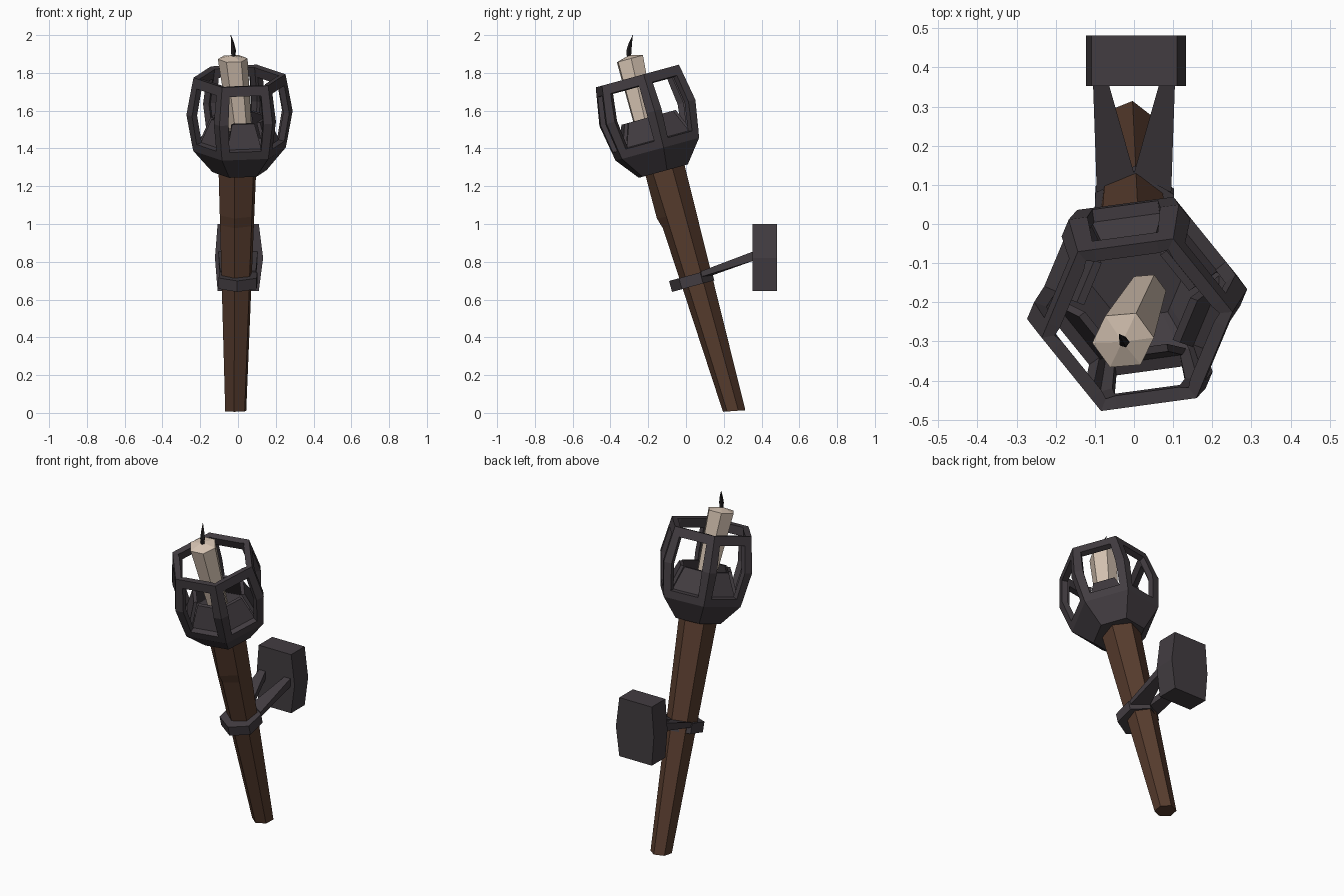
import bpy, bmesh, math
from mathutils import Vector, Matrix

if "Cube" in bpy.data.objects:
    bpy.data.objects.remove(bpy.data.objects["Cube"])


def material(name, rgb):
    m = bpy.data.materials.new(name)
    m.use_nodes = True
    m.diffuse_color = (*rgb, 1)
    bsdf = m.node_tree.nodes["Principled BSDF"]
    bsdf.inputs["Base Color"].default_value = (*rgb, 1)
    bsdf.inputs["Roughness"].default_value = 0.9
    return m


IRON = material("dark iron", (0.055, 0.046, 0.053))
WOOD = material("brown wood", (0.095, 0.045, 0.027))
WAX = material("cream wax", (0.66, 0.54, 0.44))
CHAR = material("burnt wick", (0.015, 0.013, 0.014))
TILT = math.radians(15.3)


def finish(name, bm, mat):
    bmesh.ops.recalc_face_normals(bm, faces=bm.faces)
    me = bpy.data.meshes.new(name)
    bm.to_mesh(me)
    bm.free()
    me.materials.append(mat)
    ob = bpy.data.objects.new(name, me)
    bpy.context.scene.collection.objects.link(ob)
    return ob


def ring(center, radius, turn=0, tilt=TILT, sides=6):
    """Regular polygon around center, leaning forward by tilt."""
    rot = Matrix.Rotation(tilt, 3, "X")
    out = []
    for i in range(sides):
        a = math.radians(turn) + math.tau * i / sides
        out.append(Vector(center) + rot @ Vector((math.cos(a), math.sin(a), 0)) * radius)
    return out


def loft(name, rings, mat):
    """Skin a stack of equal rings and cap both ends."""
    bm = bmesh.new()
    vs = [[bm.verts.new(p) for p in r] for r in rings]
    n = len(vs[0])
    for a, b in zip(vs, vs[1:]):
        for i in range(n):
            j = (i + 1) % n
            bm.faces.new((a[i], a[j], b[j], b[i]))
    bm.faces.new(vs[0])
    bm.faces.new(vs[-1])
    return finish(name, bm, mat)


# Tapered wooden handle with a small raised splinter at the front
low, high = Vector((-0.012, 0.255, 0.01)), Vector((-0.003, -0.115, 1.30))
rings = []
for t in (0, 0.77, 0.81, 1):
    tilt = TILT if t else math.radians(4)
    rings.append(ring(low.lerp(high, t), 0.06 + 0.048 * t, 22, tilt))
rings[2][4] += Vector((0, -0.015, 0))
loft("handle", rings, WOOD)

# Collar around the handle
axis = Vector((0, -math.sin(TILT), math.cos(TILT)))
mid = Vector((0, 0.03, 0.70))
loft("collar", [ring(mid + axis * s, 0.116, 28) for s in (-0.03, 0.03)], IRON)

# Forked arms from collar to wall plate
for side, label in ((1, "left"), (-1, "right")):
    start = [Vector((side * x, y, z)) for x, y, z in
             ((0, 0.13, 0.725), (0.095, 0.08, 0.72), (0.095, 0.08, 0.75), (0, 0.13, 0.76))]
    end = [Vector((side * x, 0.37, z)) for x, z in
           ((0.068, 0.81), (0.105, 0.81), (0.105, 0.86), (0.068, 0.86))]
    loft(label + "_arm", [start, end], IRON)

# Wall plate with slightly bulging sides
outline = ((-0.108, 0.645), (0.11, 0.645), (0.133, 0.82),
           (0.11, 1.0), (-0.108, 1.0), (-0.122, 0.82))
loft("wall_plate", [[Vector((x, y, z)) for x, z in outline] for y in (0.352, 0.482)], IRON)

# Six-sided cage: each side has corner posts and an open window
TURN = 8
place = Matrix.Translation((0.008, -0.12, 1.28)) @ Matrix.Rotation(TILT, 4, "X")
profile = ((0, 0.145), (0.12, 0.247), (0.165, 0.256),
           (0.32, 0.284), (0.47, 0.256), (0.522, 0.246))
bm = bmesh.new()
rows = []
for h, r in profile:
    corners = ring((0, 0, h), r, TURN, 0)
    row = []
    for i in range(6):
        for f in (0, 0.17, 0.83):
            row.append(bm.verts.new(corners[i].lerp(corners[(i + 1) % 6], f)))
    rows.append(row)
for k, (a, b) in enumerate(zip(rows, rows[1:])):
    for i in range(18):
        if i % 3 == 1 and k in (2, 3):
            continue
        j = (i + 1) % 18
        bm.faces.new((a[i], a[j], b[j], b[i]))
bm.faces.new(rows[0])
cage = finish("cage", bm, IRON)
cage.matrix_world = place
wall = cage.modifiers.new("wall", "SOLIDIFY")
wall.thickness = 0.034
wall.offset = -1

# Inward leaning flap behind each window
for i in range(6):
    spin = Matrix.Rotation(math.radians(TURN + 30 + 60 * i), 4, "Z")
    rings = []
    for r, h, w in ((0.205, 0.13, 0.1), (0.142, 0.295, 0.06)):
        rings.append([Vector((r + dx, y, h)) for dx, y in
                      ((0, -w), (0, w), (-0.02, w), (-0.02, -w))])
    flap = loft("flap_%d" % (i + 1), rings, IRON)
    flap.matrix_world = place @ spin

# Candle, wider at the top, with a low peak
base, top = Vector((0.03, -0.175, 1.34)), Vector((-0.028, -0.297, 1.875))
rings = [ring(base.lerp(top, t), r, 5) for t, r in
         ((0, 0.052), (0.7, 0.071), (1, 0.079), (1.03, 0.012))]
loft("candle", rings, WAX)

# Curved pointed wick
rings = [ring(p, r, 0, 0, 5) for p, r in
         (((-0.026, -0.302, 1.87), 0.011), ((-0.025, -0.302, 1.92), 0.014),
          ((-0.03, -0.294, 1.96), 0.009), ((-0.038, -0.282, 2.0), 0.001))]
loft("wick", rings, CHAR)
